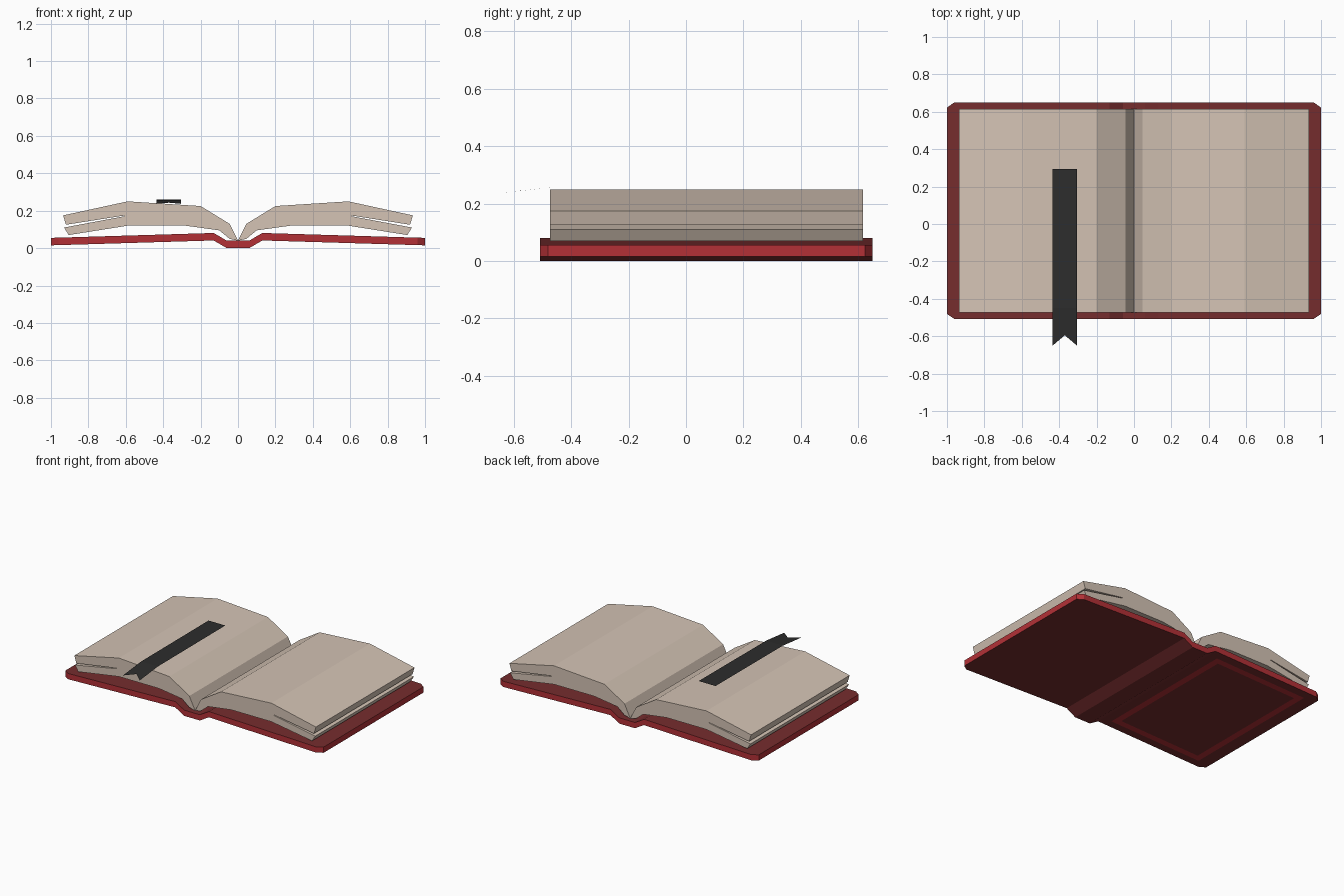
import bpy, bmesh

if "Cube" in bpy.data.objects:
    bpy.data.objects.remove(bpy.data.objects["Cube"])

YC = 0.071  # centre of the book block along y; the ribbon hangs out in front


def material(name, rgb):
    m = bpy.data.materials.new(name)
    m.diffuse_color = (*rgb, 1)
    m.use_nodes = True
    m.node_tree.nodes["Principled BSDF"].inputs["Base Color"].default_value = m.diffuse_color
    return m


LEATHER = material("dark_red", (0.18, 0.026, 0.027))
RED = material("bright_red", (0.45, 0.03, 0.037))
PAPER = material("paper", (0.66, 0.55, 0.46))
BLACK = material("ribbon_black", (0.026, 0.026, 0.026))


def finish(bm, name, *mats, recalc=True):
    if recalc:
        bmesh.ops.recalc_face_normals(bm, faces=bm.faces[:])
    me = bpy.data.meshes.new(name)
    bm.to_mesh(me)
    bm.free()
    for m in mats:
        me.materials.append(m)
    ob = bpy.data.objects.new(name, me)
    bpy.context.collection.objects.link(ob)
    return ob


# Cover: stations of (x, half depth, underside z), lofted across the spine
half = [(0.06, 0.579, 0.0), (0.13, 0.579, 0.041), (0.96, 0.579, 0.016), (1.0, 0.552, 0.015)]
stations = [(-x, h, z) for x, h, z in reversed(half)] + half
bm = bmesh.new()
rings = [[bm.verts.new((x, YC + sy * h, z + dz))
          for sy, dz in ((-1, 0), (1, 0), (1, 0.04), (-1, 0.04))]
         for x, h, z in stations]
for a, b in zip(rings, rings[1:]):
    for i in range(4):
        j = (i + 1) % 4
        f = bm.faces.new((a[i], a[j], b[j], b[i]))
        f.material_index = i % 2  # boards dark, rim bright
for end in (rings[0], rings[-1]):
    bm.faces.new(end).material_index = 1
finish(bm, "cover", LEATHER, RED)

# Pages: half profile with a slit in the fore edge, extruded and mirrored
profile = [(0, 0.04), (0.045, 0.13), (0.2, 0.225), (0.59, 0.25), (0.935, 0.175),
           (0.92, 0.125), (0.61, 0.174), (0.61, 0.17), (0.93, 0.11), (0.905, 0.07),
           (0.59, 0.12), (0.28, 0.12), (0.1, 0.095), (0.045, 0.05)]
for side, name in ((-1, "left_pages"), (1, "right_pages")):
    bm = bmesh.new()
    front, back = ([bm.verts.new((side * x, YC + s * 0.545, z)) for x, z in profile]
                   for s in (-1, 1))
    bm.faces.new(front)
    bm.faces.new(back)
    for i in range(len(profile)):
        j = (i + 1) % len(profile)
        bm.faces.new((front[i], front[j], back[j], back[i]))
    finish(bm, name, PAPER)

# Border strip on the underside of the left board
bm = bmesh.new()


def under(x, y):
    z = 0.041 + (-x - 0.13) * (0.016 - 0.041) / 0.83
    return bm.verts.new((x, YC + y, z - 0.002))


loops = []
for inset in (0, 0.045):
    x0, x1, h = -0.91 + inset, -0.19 - inset, 0.52 - inset
    loops.append([under(x0, -h), under(x0, h), under(x1, h), under(x1, -h)])
for i in range(4):
    j = (i + 1) % 4
    f = bm.faces.new((loops[0][i], loops[0][j], loops[1][j], loops[1][i]))
    f.normal_update()
    if f.normal.z > 0:
        f.normal_flip()
finish(bm, "cover_border", RED, recalc=False)

# Bookmark ribbon: thin strip with a drooping, notched tail
bm = bmesh.new()
rows = [[bm.verts.new((x, y, z)) for x in (-0.435, -0.37, -0.305)]
        for y, z in ((0.295, 0.26), (-0.45, 0.258), (-0.65, 0.237))]
rows[2][1].co.y, rows[2][1].co.z = -0.595, 0.243
for a, b in zip(rows, rows[1:]):
    for i in range(2):
        bm.faces.new((a[i], b[i], b[i + 1], a[i + 1]))
finish(bm, "bookmark_ribbon", BLACK, recalc=False)
